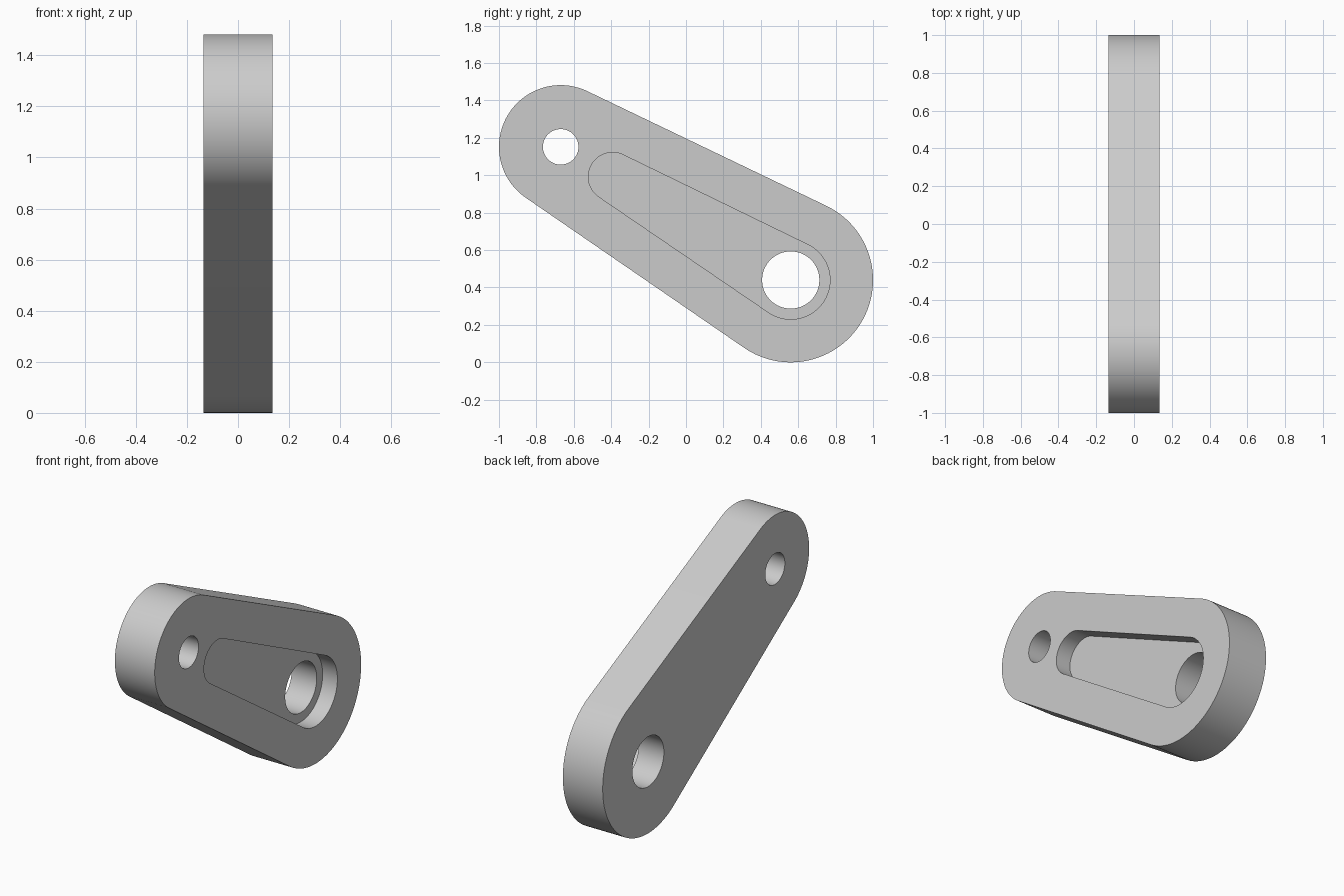
import bpy
import bmesh
from math import acos, atan2, cos, sin, hypot, pi, radians

cube = bpy.data.objects.get("Cube")
if cube:
    bpy.data.objects.remove(cube, do_unlink=True)

HALF = 0.135          # half of the arm thickness
POCKET_DEPTH = 0.1
BIG = (0.56, 0.44)    # large pivot centre (y, z)
SMALL = (-0.67, 1.152)  # small pivot centre
POCKET_END = (-0.392, 0.992)
STEPS = 64

grey = bpy.data.materials.new("plain_grey")
grey.use_nodes = True
grey.diffuse_color = (0.6, 0.6, 0.6, 1)
grey.node_tree.nodes["Principled BSDF"].inputs["Base Color"].default_value = (0.6, 0.6, 0.6, 1)


def arc(centre, radius, start, end):
    return [(centre[0] + radius * cos(start + (end - start) * i / STEPS),
             centre[1] + radius * sin(start + (end - start) * i / STEPS))
            for i in range(STEPS + 1)]


def tapered_slot(c1, r1, c2, r2):
    """Outline of two circles joined by their outer tangents."""
    dy, dz = c2[0] - c1[0], c2[1] - c1[1]
    along = atan2(dz, dy)
    spread = acos((r1 - r2) / hypot(dy, dz))
    return (arc(c1, r1, along + spread, along + 2 * pi - spread)
            + arc(c2, r2, along - spread, along + spread))


def circle(centre, radius):
    return arc(centre, radius, 0, 2 * pi)[:-1]


def extrude_profile(name, outline, x0, x1):
    bm = bmesh.new()
    face = bm.faces.new([bm.verts.new((x0, y, z)) for y, z in outline])
    new = bmesh.ops.extrude_face_region(bm, geom=[face])["geom"]
    bmesh.ops.translate(bm, vec=(x1 - x0, 0, 0),
                        verts=[v for v in new if isinstance(v, bmesh.types.BMVert)])
    bmesh.ops.recalc_face_normals(bm, faces=bm.faces)
    mesh = bpy.data.meshes.new(name)
    bm.to_mesh(mesh)
    bm.free()
    mesh.materials.append(grey)
    obj = bpy.data.objects.new(name, mesh)
    bpy.context.collection.objects.link(obj)
    return obj


# Tapered arm body
arm = extrude_profile("lever_arm", tapered_slot(BIG, 0.44, SMALL, 0.33), -HALF, HALF)

# Recessed pocket on one side, then the two through holes
cutters = [
    extrude_profile("pocket_cutter", tapered_slot(BIG, 0.21, POCKET_END, 0.13),
                    HALF - POCKET_DEPTH, HALF + 0.1),
    extrude_profile("large_hole_cutter", circle(BIG, 0.153), -HALF - 0.1, HALF + 0.2),
    extrude_profile("small_hole_cutter", circle(SMALL, 0.095), -HALF - 0.1, HALF + 0.2),
]
bpy.ops.object.select_all(action="DESELECT")
bpy.context.view_layer.objects.active = arm
arm.select_set(True)
for cutter in cutters:
    cutter.hide_render = True
    cut = arm.modifiers.new(cutter.name, "BOOLEAN")
    cut.operation = "DIFFERENCE"
    cut.solver = "EXACT"
    cut.object = cutter
    bpy.ops.object.modifier_apply(modifier=cut.name)
    bpy.data.objects.remove(cutter, do_unlink=True)

bpy.ops.object.shade_smooth_by_angle(angle=radians(30))
